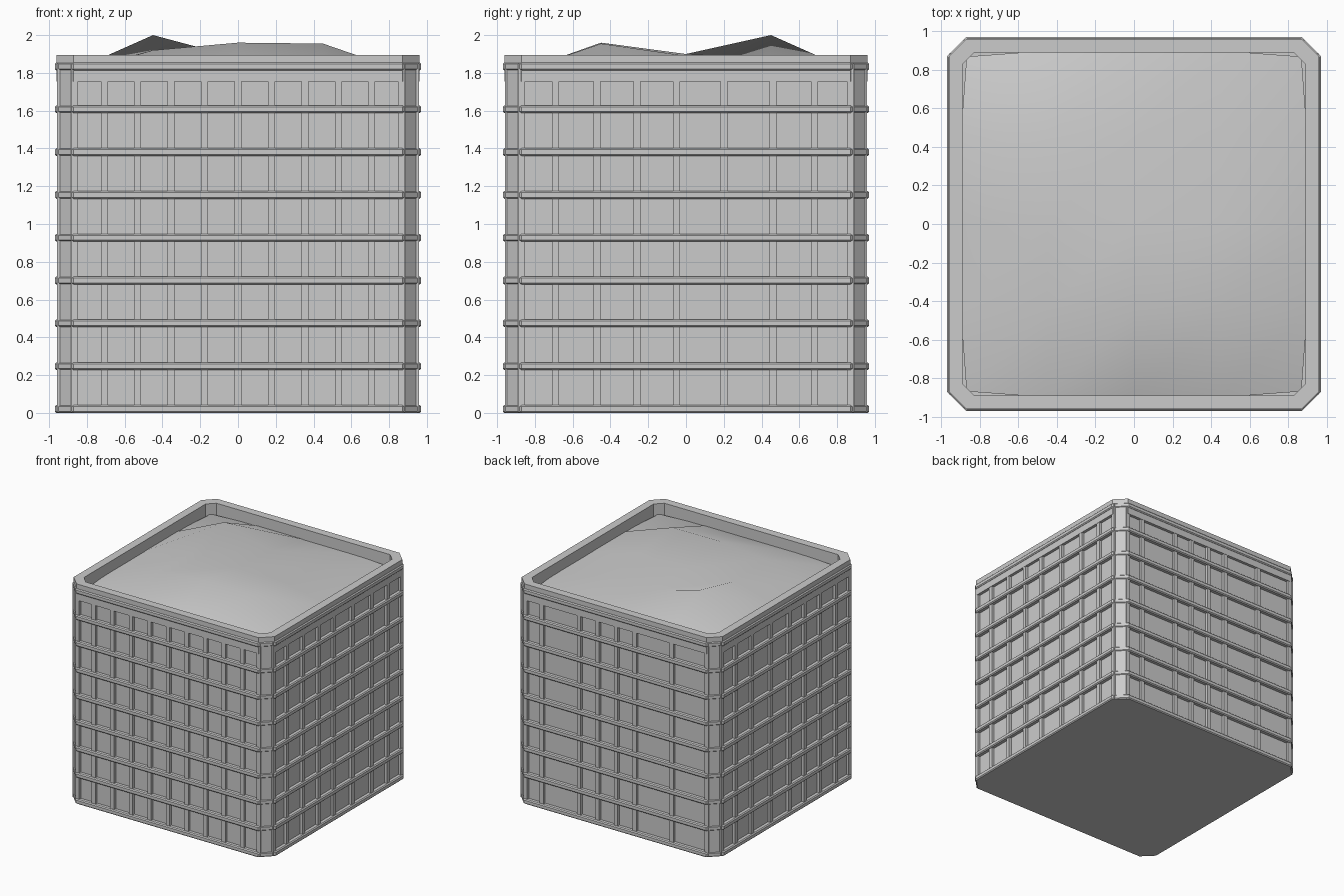
import bpy, bmesh, math

cube = bpy.data.objects.get("Cube")
if cube:
    bpy.data.objects.remove(cube)

grey = bpy.data.materials.new("plain grey")
grey.use_nodes = True
grey.diffuse_color = (0.6, 0.6, 0.6, 1)
grey.node_tree.nodes["Principled BSDF"].inputs["Base Color"].default_value = (0.6, 0.6, 0.6, 1)


def octagon(half, cut):
    """Square outline with chamfered corners."""
    a, b = half, half - cut
    return [(b, -a), (a, -b), (a, b), (b, a), (-b, a), (-a, b), (-a, -b), (-b, -a)]


def finish(name, bm):
    bmesh.ops.recalc_face_normals(bm, faces=bm.faces)
    mesh = bpy.data.meshes.new(name)
    bm.to_mesh(mesh)
    bm.free()
    mesh.materials.append(grey)
    obj = bpy.data.objects.new(name, mesh)
    bpy.context.collection.objects.link(obj)
    return obj


def loft(name, rings, closed=False):
    """Skin a stack of (half width, corner cut, height) outlines."""
    bm = bmesh.new()
    loops = [[bm.verts.new((x, y, z)) for x, y in octagon(h, c)] for h, c, z in rings]
    pairs = list(zip(loops, loops[1:] + loops[:1])) if closed else list(zip(loops, loops[1:]))
    for lo, hi in pairs:
        for i in range(8):
            j = (i + 1) % 8
            bm.faces.new((lo[i], lo[j], hi[j], hi[i]))
    if not closed:
        bm.faces.new(loops[0])
        bm.faces.new(loops[-1])
    return finish(name, bm)


def box(name, x, y, z, sx, sy, sz, turn=0):
    bm = bmesh.new()
    bmesh.ops.create_cube(bm, size=1)
    bmesh.ops.scale(bm, vec=(sx, sy, sz), verts=bm.verts)
    obj = finish(name, bm)
    obj.location = (x, y, z)
    obj.rotation_euler.z = turn
    return obj


# Container body and top rim
TOP = 1.855
loft("body", [(0.935, 0.075, 0), (0.935, 0.075, 1.76)])
loft("top_rim", [(0.96, 0.09, TOP - 0.1), (0.96, 0.09, 1.895),
                 (0.89, 0.06, 1.895), (0.89, 0.06, TOP - 0.1)], closed=True)

# Horizontal bands
for i in range(9):
    z = i * 0.2267
    loft(f"band_{i}", [(0.962, 0.097, z), (0.97, 0.1, z + 0.008),
                       (0.97, 0.1, z + 0.033), (0.962, 0.097, z + 0.041),
                       (0.91, 0.07, z + 0.041), (0.91, 0.07, z)], closed=True)

# Vertical ribs on the four walls
RIB, STEP = 0.037, 0.177
for k in range(-5, 6):
    x = max(-0.865, min(0.865, k * STEP))
    box("front_rib", x, -0.935, TOP / 2, RIB, 0.045, TOP - 0.01)
    if k not in (3, -2, -4):
        box("back_rib", x, 0.935, TOP / 2, RIB, 0.045, TOP - 0.01)
for y in (-0.87, -0.69, -0.47, -0.26, -0.05, 0.20, 0.46, 0.68, 0.87):
    for side in (-1, 1):
        box("side_rib", side * 0.935, y, TOP / 2, 0.045, RIB, TOP - 0.01)

# Corner posts
for i in range(4):
    a = math.radians(45 + 90 * i)
    r = 0.905 * math.sqrt(2)
    box("corner_post", r * math.cos(a), r * math.sin(a), TOP / 2, 0.03, 0.115, TOP - 0.01, a)

# Heaped contents: a coarse mound smoothed by shading
heap = {(-1, -1): 1.92, (0, -1): 1.96, (1, -1): 1.955,
        (-1, 0): 1.9, (0, 0): 1.9, (1, 0): 1.89,
        (-1, 1): 2.0, (0, 1): 1.88, (1, 1): 1.86}
bm = bmesh.new()
bmesh.ops.create_grid(bm, x_segments=4, y_segments=4, size=0.9)
for v in bm.verts:
    v.co.z = heap.get((round(v.co.x / 0.45), round(v.co.y / 0.45)), 1.8)
corners = [v for v in bm.verts if abs(v.co.x) > 0.8 and abs(v.co.y) > 0.8]
for v in corners:
    v.co.x *= 0.965
    v.co.y *= 0.965
mound = finish("heaped_contents", bm)
for p in mound.data.polygons:
    p.use_smooth = True
